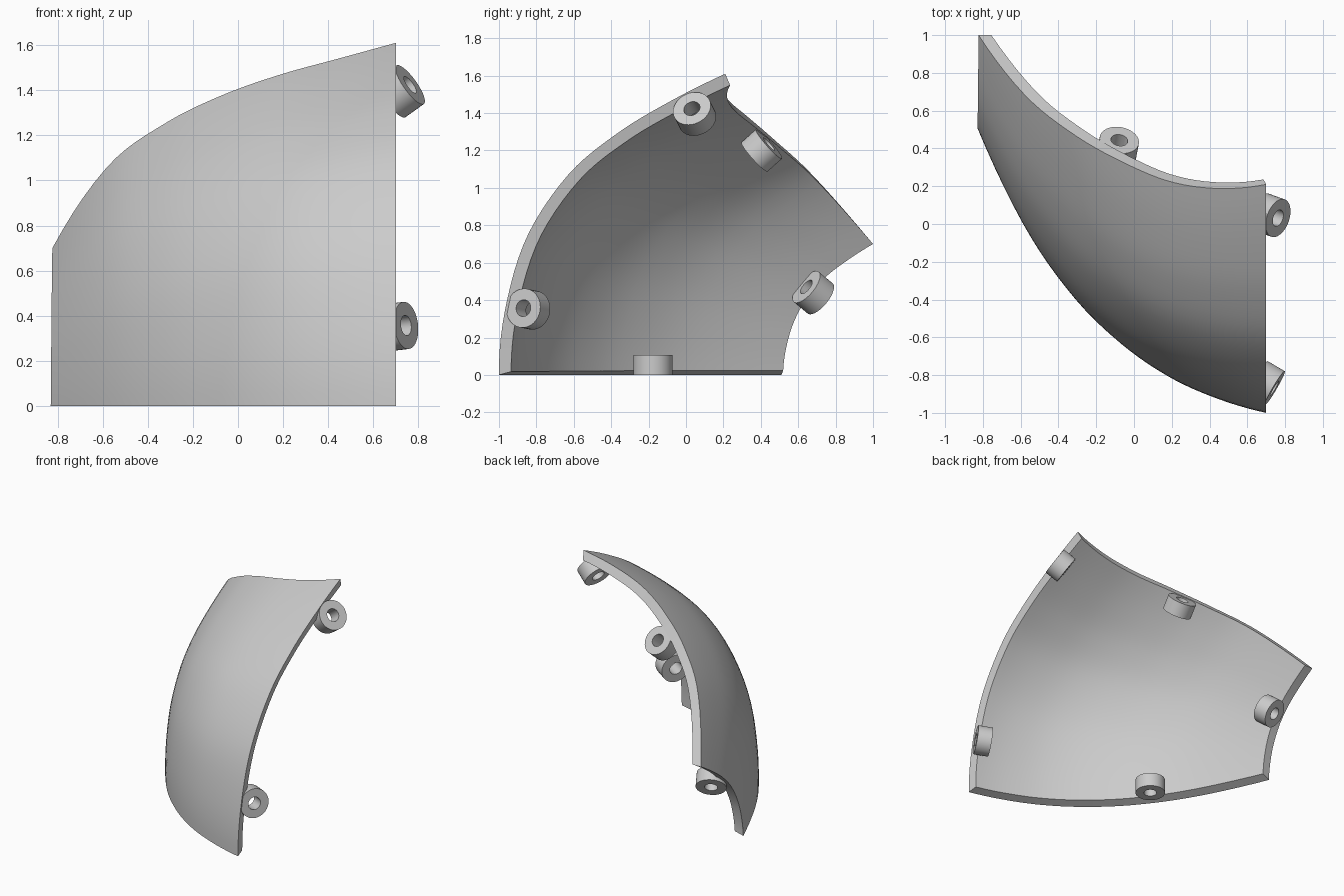
import bpy, bmesh, math
from mathutils import Vector

cube = bpy.data.objects.get("Cube")
if cube:
    bpy.data.objects.remove(cube, do_unlink=True)

grey = bpy.data.materials.new("light_grey")
grey.use_nodes = True
grey.diffuse_color = (0.6, 0.6, 0.6, 1)
grey.node_tree.nodes["Principled BSDF"].inputs["Base Color"].default_value = grey.diffuse_color


def finish(bm, name):
    bmesh.ops.recalc_face_normals(bm, faces=bm.faces)
    mesh = bpy.data.meshes.new(name)
    bm.to_mesh(mesh)
    bm.free()
    mesh.materials.append(grey)
    obj = bpy.data.objects.new(name, mesh)
    bpy.context.collection.objects.link(obj)
    bpy.ops.object.select_all(action='DESELECT')
    obj.select_set(True)
    bpy.context.view_layer.objects.active = obj
    bpy.ops.object.shade_smooth_by_angle(angle=math.radians(35))
    return obj


def spline(points, t):
    """Smooth curve through evenly spaced points, keeping its bend at the ends."""
    p = [Vector(q) for q in points]
    p = [(p[0] - p[1]) * 3 + p[2]] + p + [(p[-1] - p[-2]) * 3 + p[-3]]
    x = t * (len(points) - 1)
    i = min(int(x), len(points) - 2)
    f = x - i
    a, b, c, d = p[i:i + 4]
    return (b * 2 + (c - a) * f + (a * 2 - b * 5 + c * 4 - d) * f ** 2
            + (b * 3 - a - c * 3 + d) * f ** 3) / 2


# Four border curves of the curved panel
X0, X1 = -0.83, 0.70
xs = [X0 + (X1 - X0) * i / 6 for i in range(7)]
bottom = [(x, y, 0) for x, y in zip(xs, (.51, -.02, -.385, -.635, -.81, -.925, -1))]
top = [(x, y, z) for x, (y, z) in zip([-.823] + xs[1:], (
    (1, .70), (.68, 1.065), (.475, 1.255), (.33, 1.38),
    (.225, 1.47), (.188, 1.54), (.21, 1.61)))]
right = [(X1, y, z) for y, z in (
    (-1, 0), (-.965, .36), (-.85, .74), (-.63, 1.07),
    (-.37, 1.29), (-.09, 1.46), (.21, 1.61))]
left = [(X0 + .007 * i / 6, y, z) for i, (y, z) in enumerate((
    (.51, 0), (.525, .13), (.565, .27), (.64, .41),
    (.74, .52), (.865, .615), (1, .70)))]
c00, c10, c01, c11 = (Vector(q) for q in (bottom[0], bottom[-1], top[0], top[-1]))


def surface(u, v):
    """Patch blended from the borders, with a gentle crown."""
    p = spline(left, v) * (1 - u) + spline(right, v) * u
    p += spline(bottom, u) * (1 - v) + spline(top, u) * v
    p -= (c00 * (1 - u) + c10 * u) * (1 - v) + (c01 * (1 - u) + c11 * u) * v
    crown = 0.055 * math.sin(math.pi * u) * math.sin(math.pi * v)
    return p + Vector((-.6, -.6, .5)) * crown


def inner_surface(u, v):
    """Inner skin, offset towards a centre that drifts near the far top corner."""
    p = surface(u, v)
    centre = Vector((.43, .7, .46)) + Vector((0, .3, .24)) * (1 - u) * v
    return p + (centre - p).normalized() * 0.068


# Panel: outer skin, inner skin and flat rims
N = 32
bm = bmesh.new()
outer, inner = ([[bm.verts.new(skin(i / N, j / N)) for i in range(N + 1)]
                 for j in range(N + 1)] for skin in (surface, inner_surface))
for j in range(N):
    for i in range(N):
        for g in (outer, inner):
            bm.faces.new((g[j][i], g[j][i + 1], g[j + 1][i + 1], g[j + 1][i]))
for k in range(N):
    for e in (0, N):
        bm.faces.new((outer[e][k], outer[e][k + 1], inner[e][k + 1], inner[e][k]))
        bm.faces.new((outer[k][e], outer[k + 1][e], inner[k + 1][e], inner[k][e]))
finish(bm, "curved_panel")


# Mounting lugs: short tubes along the panel edges
def lug(name, centre, axis, length=0.105, radius=0.105, bore=0.045, sides=40):
    bm = bmesh.new()
    turn = Vector((0, 0, 1)).rotation_difference(Vector(axis))
    h = length / 2
    rings = []
    for r, z in ((radius, h), (radius, -h), (bore, -h), (bore, h)):
        angles = [math.tau * k / sides for k in range(sides)]
        rings.append([bm.verts.new(Vector(centre) + turn @ Vector(
            (r * math.cos(a), r * math.sin(a), z))) for a in angles])
    for m in range(4):
        a, b = rings[m], rings[(m + 1) % 4]
        for k in range(sides):
            n = (k + 1) % sides
            bm.faces.new((a[k], a[n], b[n], b[k]))
    finish(bm, name)


lug("lower_side_lug", (.70, -.843, .352), (.85, -.5, .1))
lug("upper_side_lug", (.722, .046, 1.395), (.78, -.28, .56))
lug("bottom_lug", (-.30, -.177, .053), (0, 0, 1))
lug("far_side_lug", (-.688, .68, .44), (-.4, .7, -.58))
lug("top_lug", (-.085, .405, 1.2), (.14, .74, .66))
